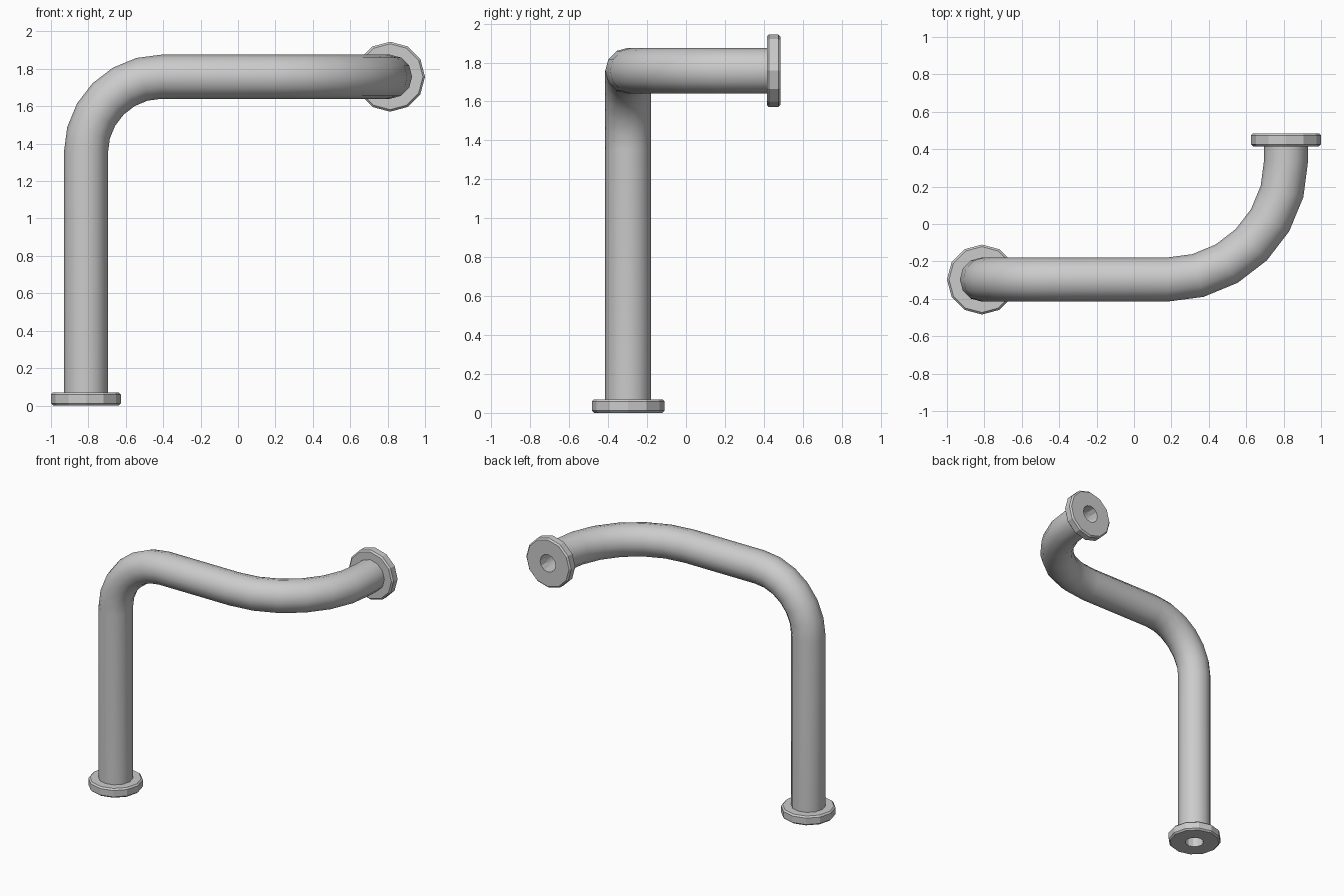
import bpy, bmesh
from math import sin, cos, pi
from mathutils import Vector, Matrix

if "Cube" in bpy.data.objects:
    bpy.data.objects.remove(bpy.data.objects["Cube"])

SIDES = 12
R_PIPE, R_BORE, R_FLANGE, T = 0.118, 0.065, 0.187, 0.07
X, Y, Z = 0.813, 0.297, 1.758


def make_object(name, rings, closed):
    """Skin a list of vertex rings into a mesh object."""
    bm = bmesh.new()
    vs = [[bm.verts.new(p) for p in ring] for ring in rings]
    pairs = list(zip(vs, vs[1:])) + ([(vs[-1], vs[0])] if closed else [])
    for a, b in pairs:
        for i in range(SIDES):
            j = (i + 1) % SIDES
            bm.faces.new((a[i], a[j], b[j], b[i]))
    bmesh.ops.recalc_face_normals(bm, faces=bm.faces)
    mesh = bpy.data.meshes.new(name)
    bm.to_mesh(mesh)
    bm.free()
    obj = bpy.data.objects.new(name, mesh)
    bpy.context.collection.objects.link(obj)
    return obj


def ring(pos, u, v, r):
    return [pos + r * (cos(2 * pi * i / SIDES) * u + sin(2 * pi * i / SIDES) * v)
            for i in range(SIDES)]


def bend(corner, d_in, d_out, r, steps=6):
    """Points and tangents of a 90 degree elbow."""
    centre = corner - d_in * r + d_out * r
    out = []
    for k in range(steps + 1):
        a = k / steps * pi / 2
        out.append((centre - d_out * r * cos(a) + d_in * r * sin(a),
                    d_in * cos(a) + d_out * sin(a)))
    return out


ex, ey, ez = Vector((1, 0, 0)), Vector((0, 1, 0)), Vector((0, 0, 1))
y_end = 0.485

# Hollow pipe: riser, elbow, horizontal run, wide elbow, short stub
path = [(Vector((-X, -Y, T)), ez)]
path += bend(Vector((-X, -Y, Z)), ez, ex, 0.405)
path += bend(Vector((X, -Y, Z)), ex, ey, 0.635)
path += [(Vector((X, y_end - T, Z)), ey)]

outer, inner = [], []
u, v, prev = ex.copy(), ey.copy(), ez
for pos, tan in path:
    q = prev.rotation_difference(tan)
    u, v, prev = q @ u, q @ v, tan
    outer.append(ring(pos, u, v, R_PIPE))
    inner.append(ring(pos, u, v, R_BORE))
pipe = make_object("pipe", outer + inner[::-1], True)
bpy.context.view_layer.objects.active = pipe
pipe.select_set(True)
bpy.ops.object.shade_smooth_by_angle(angle=0.7)

# Chamfered ring flanges at both ends
C = 0.011
profile = [(R_BORE, 0), (R_FLANGE - C, 0), (R_FLANGE, C), (R_FLANGE, T - C),
           (R_FLANGE - C, T), (R_BORE, T)]
for name, base, axis, a, b in (
        ("floor_flange", Vector((-X, -Y, 0)), ez, ex, ey),
        ("wall_flange", Vector((X, y_end, Z)), -ey, ex, ez)):
    make_object(name, [ring(base + axis * h, a, b, r) for r, h in profile], True)
